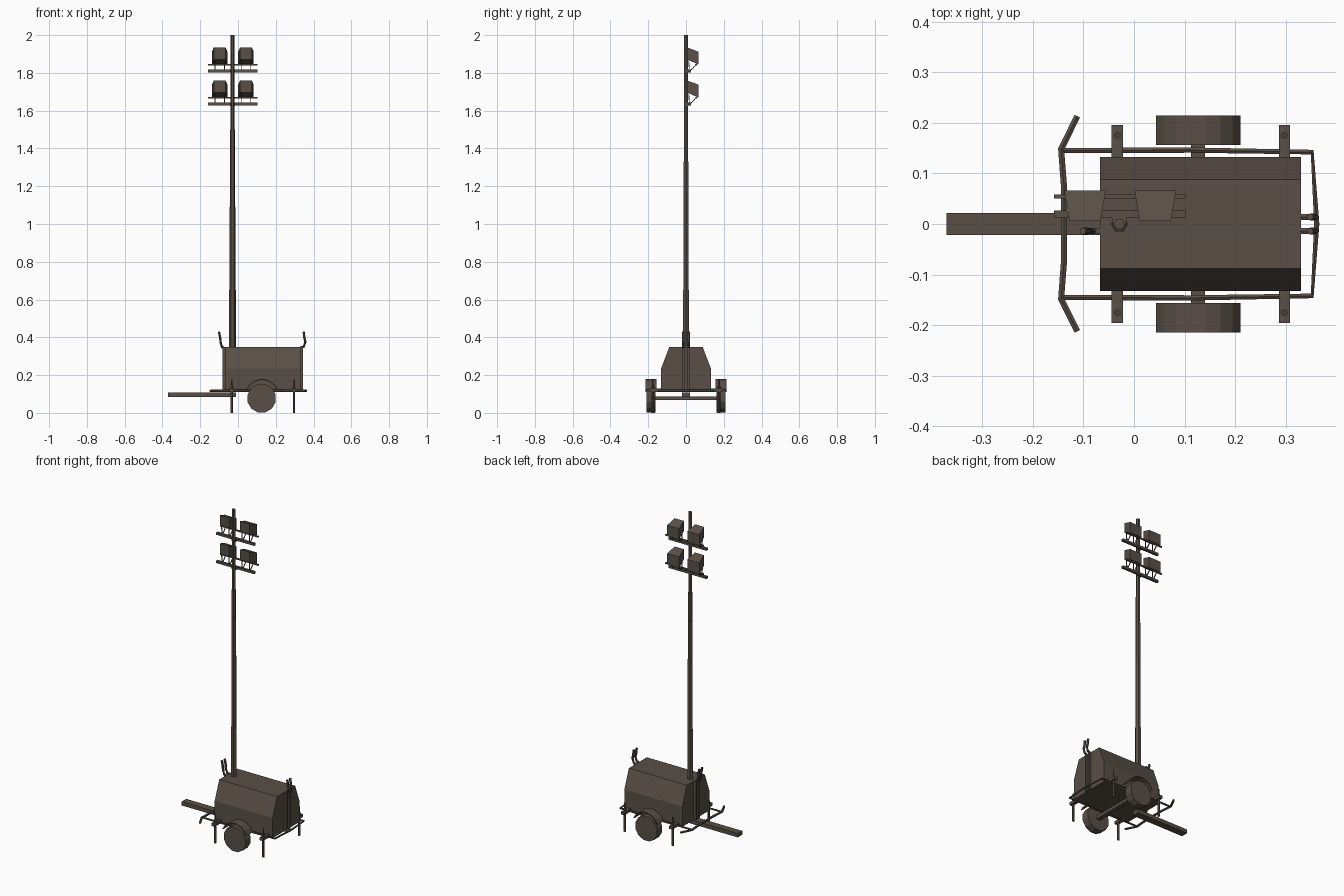
import bpy, bmesh, math
from mathutils import Vector

if "Cube" in bpy.data.objects:
    bpy.data.objects.remove(bpy.data.objects["Cube"])

paint = bpy.data.materials.new("dark_brown_paint")
paint.diffuse_color = (0.100, 0.079, 0.061, 1)
paint.use_nodes = True
paint.node_tree.nodes["Principled BSDF"].inputs["Base Color"].default_value = paint.diffuse_color


def add_mesh(name, verts, faces):
    me = bpy.data.meshes.new(name)
    me.from_pydata(verts, [], faces)
    bm = bmesh.new()
    bm.from_mesh(me)
    bmesh.ops.recalc_face_normals(bm, faces=bm.faces)
    bm.to_mesh(me)
    bm.free()
    me.materials.append(paint)
    ob = bpy.data.objects.new(name, me)
    bpy.context.collection.objects.link(ob)
    return ob


def loft(name, rings, closed=False):
    """Skin between rings of equal point count, capped unless closed."""
    n, m = len(rings[0]), len(rings)
    verts = [tuple(p) for r in rings for p in r]
    faces = [(i * n + j, i * n + (j + 1) % n,
              (i + 1) % m * n + (j + 1) % n, (i + 1) % m * n + j)
             for i in range(m if closed else m - 1) for j in range(n)]
    if not closed:
        faces += [tuple(range(n)), tuple(range((m - 1) * n, m * n))]
    return add_mesh(name, verts, faces)


def box(name, x0, x1, y0, y1, z0, z1):
    ring = lambda z: [(x0, y0, z), (x1, y0, z), (x1, y1, z), (x0, y1, z)]
    return loft(name, [ring(z0), ring(z1)])


def tube(name, path, r, sides=6, closed=False):
    pts = [Vector(p) for p in path]
    m, rings = len(pts), []
    for i, p in enumerate(pts):
        a = pts[i - 1] if (i or closed) else p
        b = pts[(i + 1) % m] if (i < m - 1 or closed) else p
        t = (b - a).normalized()
        ref = Vector((0, 0, 1)) if abs(t.z) < 0.9 else Vector((0, 1, 0))
        u = t.cross(ref).normalized()
        v = u.cross(t)
        rings.append([p + r * (math.cos(k) * u + math.sin(k) * v)
                      for k in (2 * math.pi * (s + .5) / sides for s in range(sides))])
    return loft(name, rings, closed)


# Generator housing: chamfered-shoulder profile along x
profile = [(-.132, .11), (.132, .11), (.132, .235), (.088, .35), (-.088, .35), (-.132, .235)]
loft("housing", [[(x, y, z) for y, z in profile] for x in (-.067, .33)])

# Towing beam and axle
box("tow_bar", -.37, -.01, -.022, .022, .083, .107)
box("axle", .113, .14, -.165, .165, .067, .087)

# Chassis rail loop and the bent grab bar at the towing end
tube("chassis_rail", [(-.14, -.145, .117), (.11, -.146, .117), (.352, -.142, .117),
                      (.361, 0, .117), (.352, .142, .117), (.11, .146, .117),
                      (-.14, .145, .117)], .006)
tube("grab_bar", [(-.112, -.212, .117), (-.144, -.148, .117), (-.138, -.07, .117),
                  (-.138, .07, .117), (-.144, .148, .117), (-.112, .213, .117)], .007)

for s, side in ((-1, "front"), (1, "back")):
    # Wheels
    loft(side + "_wheel", [[(.125 + .077 * math.cos(a), s * y, .077 + .077 * math.sin(a))
                            for a in (2 * math.pi * (k + .5) / 12 for k in range(12))]
                           for y in (.162, .21)])
    # Arched mudguards
    rings = []
    for k in range(8):
        a = math.radians(22 + 136 * k / 7)
        c, d = math.cos(a), math.sin(a)
        rings.append([(.127 + r * c, s * y, .09 + r * d)
                      for r, y in ((.084, .156), (.09, .156), (.09, .214), (.084, .214))])
    loft(side + "_mudguard", rings)
    # Outrigger arms with jack legs
    for x, end in ((-.033, "left"), (.297, "right")):
        nm = f"{side}_{end}_"
        box(nm + "outrigger", x - .011, x + .011, *sorted((s * .12, s * .196)), .11, .128)
        tube(nm + "jack_leg", [(x, s * .175, 0), (x, s * .175, .145)], .007)
        tube(nm + "jack_screw", [(x, s * .175, .145), (x, s * .175, .178)], .004)

# End channels with upturned pairs of hooks
for s, x0, end in ((-1, -.067, "left"), (1, .33, "right")):
    for y in (-.014, .014):
        box(end + "_channel", *sorted((x0, x0 + s * .014)), y - .006, y + .006, .11, .35)
        hook = [(0, .335), (.018, .35), (.025, .375), (.028, .40), (.034, .43)] if s < 0 else \
               [(0, .345), (.02, .352), (.027, .375), (.021, .40), (.018, .43)]
        tube(end + "_hook", [(x0 + s * d, y, z) for d, z in hook], .007)

# Telescoping hexagonal mast
mx = -.029
for z0, z1, r in ((.33, .65, .0175), (.65, 1.09, .0155), (1.09, 1.33, .014),
                  (1.33, 1.5, .0135), (1.5, 2.0, .0115)):
    loft("mast_section", [[(mx + r * math.cos(k * math.pi / 3), r * math.sin(k * math.pi / 3), z)
                           for k in range(6)] for z in (z0, z1)])

# Two tiers of floodlights on cross bars
for z in (1.635, 1.81):
    box("lamp_crossbar", -.158, .102, .012, .027, z - .007, z + .007)
    box("lamp_front_bar", -.158, .102, .05, .058, z + .03, z + .038)
    box("mast_clamp", mx - .014, mx + .014, 0, .014, z - .009, z + .009)
    for x in (-.097, .042):
        loft("floodlight", [[(x - w, y, zb), (x + w, y, zb), (x + w, y, zt), (x - w, y, zt)]
                            for w, y, zb, zt in ((.031, .006, z + .061, z + .125),
                                                 (.041, .066, z + .034, z + .102))])
        for dx in (-.025, .025):
            tube("lamp_strut", [(x + dx, .054, z + .036), (x + dx, .036, z + .014),
                                (x + dx, .02, z)], .003, 4)
            tube("lamp_strut", [(x + dx, .018, z), (x + dx, .014, z + .062)], .003, 4)
